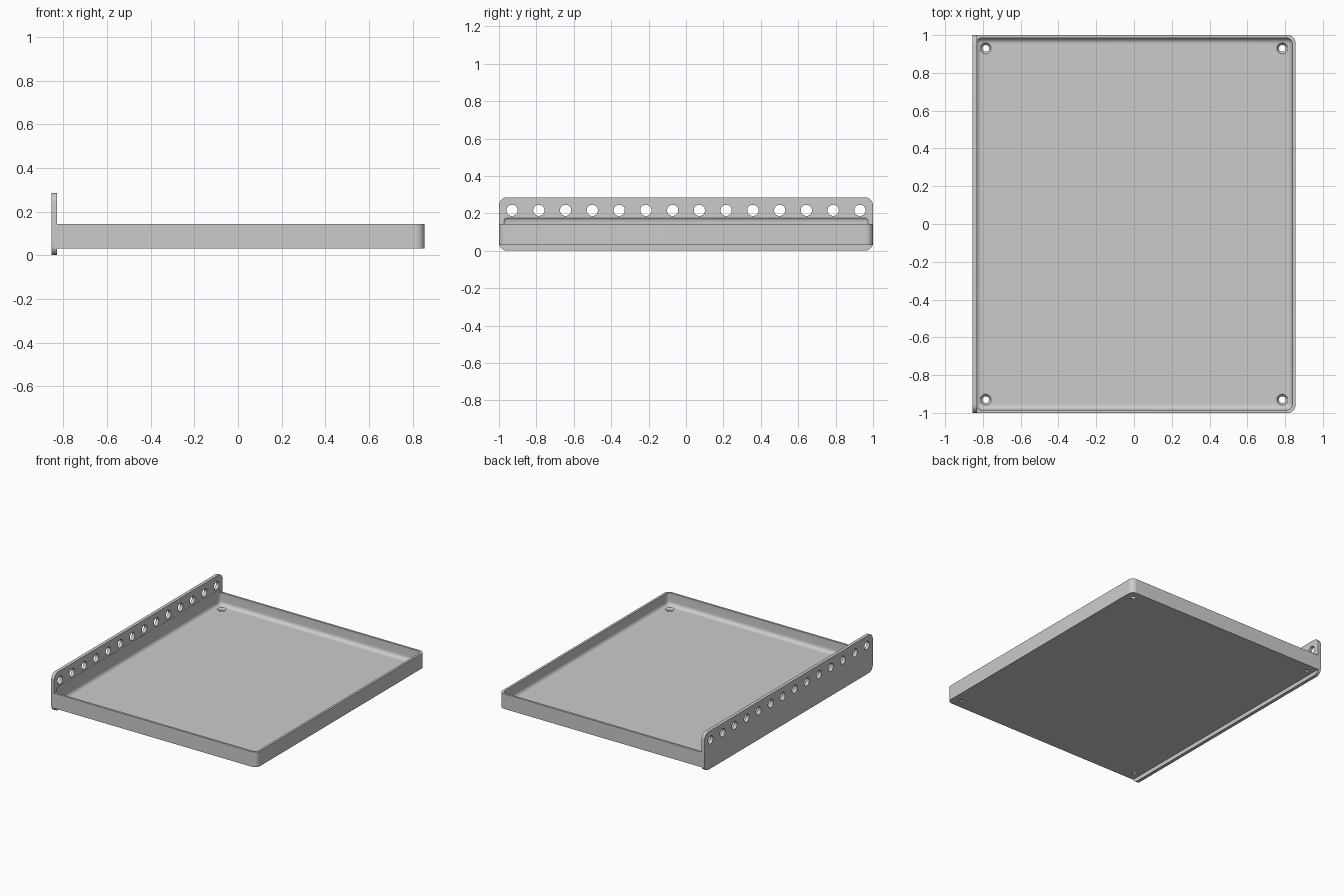
import bpy
import bmesh
from math import pi
from mathutils import Matrix, Vector

cube = bpy.data.objects.get("Cube")
if cube:
    bpy.data.objects.remove(cube, do_unlink=True)

grey = bpy.data.materials.new("light grey")
grey.use_nodes = True
colour = (0.6, 0.6, 0.6, 1)
grey.diffuse_color = colour
grey.node_tree.nodes["Principled BSDF"].inputs["Base Color"].default_value = colour


def finish(name, bm):
    bmesh.ops.recalc_face_normals(bm, faces=bm.faces)
    mesh = bpy.data.meshes.new(name)
    bm.to_mesh(mesh)
    bm.free()
    mesh.materials.append(grey)
    obj = bpy.data.objects.new(name, mesh)
    bpy.context.collection.objects.link(obj)
    return obj


def rounded_box(name, low, high, radius, picks):
    """Box between two corners, with the edges chosen by picks(a, b) rounded."""
    low, high = Vector(low), Vector(high)
    bm = bmesh.new()
    bmesh.ops.create_cube(bm, size=1)
    bmesh.ops.scale(bm, vec=high - low, verts=bm.verts)
    bmesh.ops.translate(bm, vec=(low + high) / 2, verts=bm.verts)
    edges = [e for e in bm.edges if picks(e.verts[0].co, e.verts[1].co)]
    bmesh.ops.bevel(bm, geom=edges, offset=radius, segments=8,
                    profile=0.5, affect='EDGES', clamp_overlap=True)
    return finish(name, bm)


def add_cone(bm, r1, r2, depth, matrix):
    bmesh.ops.create_cone(bm, cap_ends=True, segments=32, radius1=r1,
                          radius2=r2, depth=depth, matrix=matrix)


def combine(target, tool, operation):
    """Apply a boolean and remove its tool object."""
    tool.hide_render = True
    mod = target.modifiers.new(operation.lower(), 'BOOLEAN')
    mod.operation = operation
    mod.solver = 'EXACT'
    mod.object = tool
    bpy.context.view_layer.objects.active = target
    bpy.ops.object.modifier_apply(modifier=mod.name)
    bpy.data.objects.remove(tool, do_unlink=True)


# Tray block, rounded at its two outer upright corners
tray = rounded_box("tray_with_mounting_flange", (-0.84, -1, 0.03), (0.855, 1, 0.143), 0.04,
                   lambda a, b: a.x > 0 and b.x > 0 and abs(a.z - b.z) > 0.01)

# Upright flange with rounded corners
flange = rounded_box("flange", (-0.855, -1, 0), (-0.83, 1, 0.286), 0.045,
                     lambda a, b: abs(a.x - b.x) > 0.01)
combine(tray, flange, 'UNION')

# Hollow with rounded edges, biting slightly into the flange
hollow = rounded_box("hollow_cutter", (-0.838, -0.984, 0.05), (0.838, 0.984, 0.185), 0.03,
                     lambda a, b: True)
combine(tray, hollow, 'DIFFERENCE')

# Row of holes along the flange
bm = bmesh.new()
for i in range(14):
    y = -0.93 + i * 1.86 / 13
    add_cone(bm, 0.03, 0.03, 0.1,
             Matrix.Translation((-0.843, y, 0.216)) @ Matrix.Rotation(pi / 2, 4, 'Y'))
combine(tray, finish("flange_hole_cutter", bm), 'DIFFERENCE')

# Countersunk screw holes in the floor corners
for r1, r2, depth, z in ((0.018, 0.018, 0.06, 0.035), (0.018, 0.034, 0.02, 0.046)):
    bm = bmesh.new()
    for x in (-0.785, 0.785):
        for y in (-0.93, 0.93):
            add_cone(bm, r1, r2, depth, Matrix.Translation((x, y, z)))
    combine(tray, finish("screw_hole_cutter", bm), 'DIFFERENCE')

# Smooth fillets, sharp rims
bpy.ops.object.select_all(action='DESELECT')
tray.select_set(True)
bpy.context.view_layer.objects.active = tray
bpy.ops.object.shade_smooth_by_angle(angle=pi / 6)
